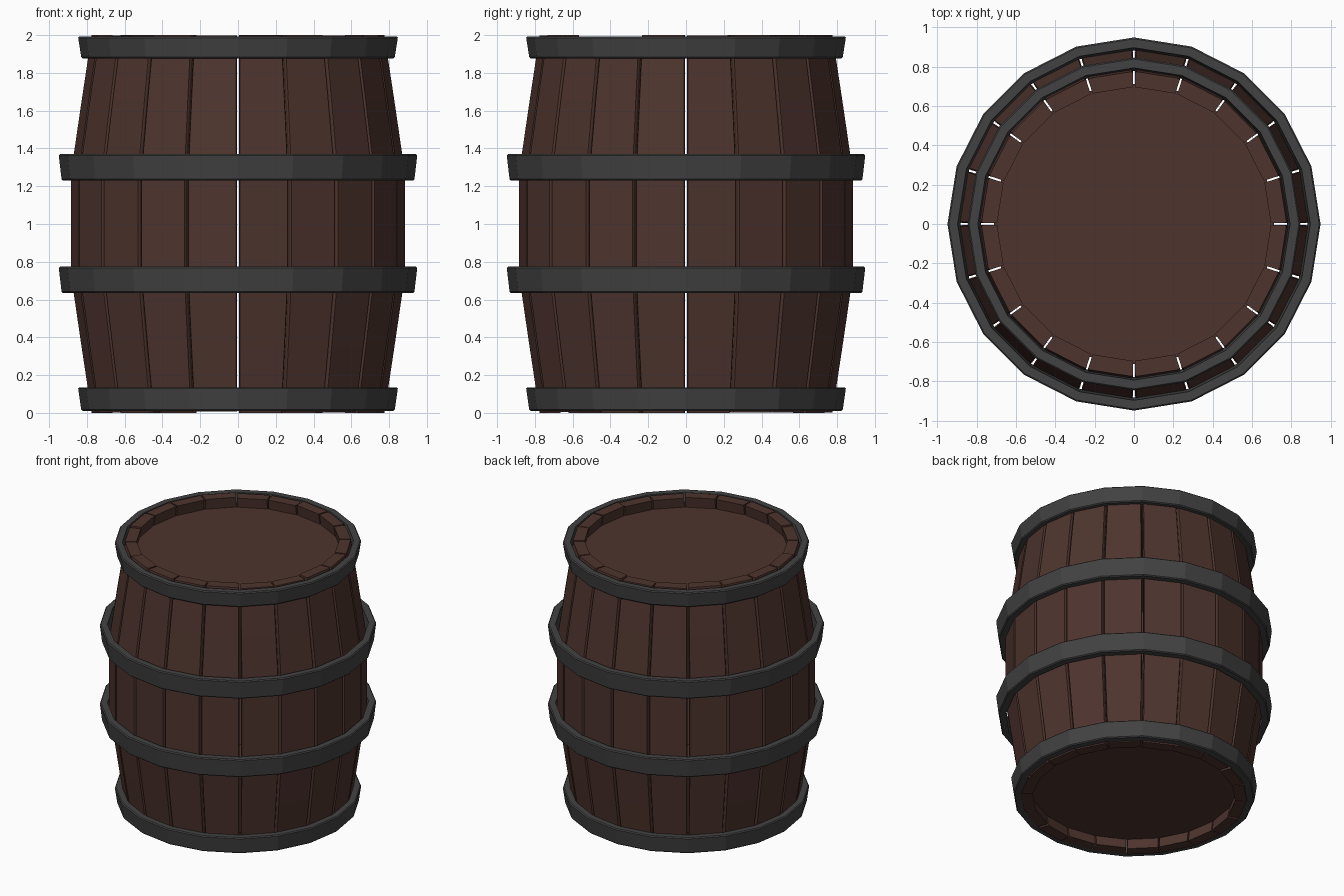
import bpy, bmesh, math, random
from mathutils import Vector

if "Cube" in bpy.data.objects:
    bpy.data.objects.remove(bpy.data.objects["Cube"])

random.seed(4)
N = 20                      # sides of the barrel
STEP = 2 * math.pi / N


def material(name, rgb):
    m = bpy.data.materials.new(name)
    m.diffuse_color = (*rgb, 1)
    m.use_nodes = True
    m.node_tree.nodes["Principled BSDF"].inputs["Base Color"].default_value = m.diffuse_color
    return m


wood = material("dark_brown_wood", (0.0762, 0.0343, 0.0273))
iron = material("dark_grey_iron", (0.0545, 0.0545, 0.0545))


def finish(bm, name, mat):
    bmesh.ops.recalc_face_normals(bm, faces=bm.faces[:])
    me = bpy.data.meshes.new(name)
    bm.to_mesh(me)
    bm.free()
    me.materials.append(mat)
    ob = bpy.data.objects.new(name, me)
    bpy.context.collection.objects.link(ob)
    return ob


def loft(bm, rings, closed=False):
    """Skin rings of points; cap the ends, or join last to first."""
    vs = [[bm.verts.new(p) for p in r] for r in rings]
    n = len(vs[0])
    pairs = list(zip(vs, vs[1:])) + ([(vs[-1], vs[0])] if closed else [])
    for a, b in pairs:
        for i in range(n):
            j = (i + 1) % n
            bm.faces.new((a[i], a[j], b[j], b[i]))
    if not closed:
        bm.faces.new(vs[0])
        bm.faces.new(vs[-1])


def polygon(r, z):
    return [(r * math.cos(i * STEP), r * math.sin(i * STEP), z) for i in range(N)]


# Staves: flat bent planks with an open gap between neighbours
PROFILE = [(0, 0.777), (0.35, 0.83), (0.74, 0.887),
           (1.26, 0.887), (1.65, 0.83), (2, 0.777)]
THICK = 0.08
bm = bmesh.new()
for k in range(N):
    a = (k + 0.5) * STEP
    out = Vector((math.cos(a), math.sin(a), 0))
    side = Vector((-math.sin(a), math.cos(a), 0))
    low = 0 if k % 3 == 0 else random.uniform(0, 0.008)
    high = 2 if k % 3 == 1 else 2 - random.uniform(0, 0.008)
    rings = []
    for z, r in PROFILE:
        z = min(max(z, low), high)
        ring = []
        for rad, gap, inset in ((r - THICK, 0.005, 0), (r - 0.012, 0.005, 0),
                                (r, 0.011, 0)):
            ring.append((rad * math.cos(STEP / 2), rad * math.sin(STEP / 2) - gap))
        pts = [(d, w) for d, w in ring] + [(d, -w) for d, w in reversed(ring)]
        rings.append([out * d + side * w + Vector((0, 0, z)) for d, w in pts])
    loft(bm, rings)
finish(bm, "staves", wood)

# Heads: recessed discs at both ends
for name, z0, z1 in (("bottom_head", 0.08, 0.12), ("top_head", 1.88, 1.92)):
    bm = bmesh.new()
    loft(bm, [polygon(0.712, z0), polygon(0.712, z1)])
    finish(bm, name, wood)

# Hoops: faceted bands, each flaring slightly towards its top
HOOPS = [("bottom_hoop", 0.01, 0.135, 0.83, 0.846),
         ("lower_hoop", 0.635, 0.775, 0.934, 0.949),
         ("upper_hoop", 1.23, 1.37, 0.934, 0.949),
         ("top_hoop", 1.877, 1.993, 0.83, 0.846)]
T, B = 0.052, 0.007         # hoop thickness and edge bevel
for name, z0, z1, r0, r1 in HOOPS:
    bm = bmesh.new()
    section = [(r0 - T, z0), (r0 - B, z0), (r0, z0 + B),
               (r1, z1 - B), (r1 - B, z1), (r1 - T, z1)]
    loft(bm, [polygon(r, z) for r, z in section], closed=True)
    finish(bm, name, iron)
